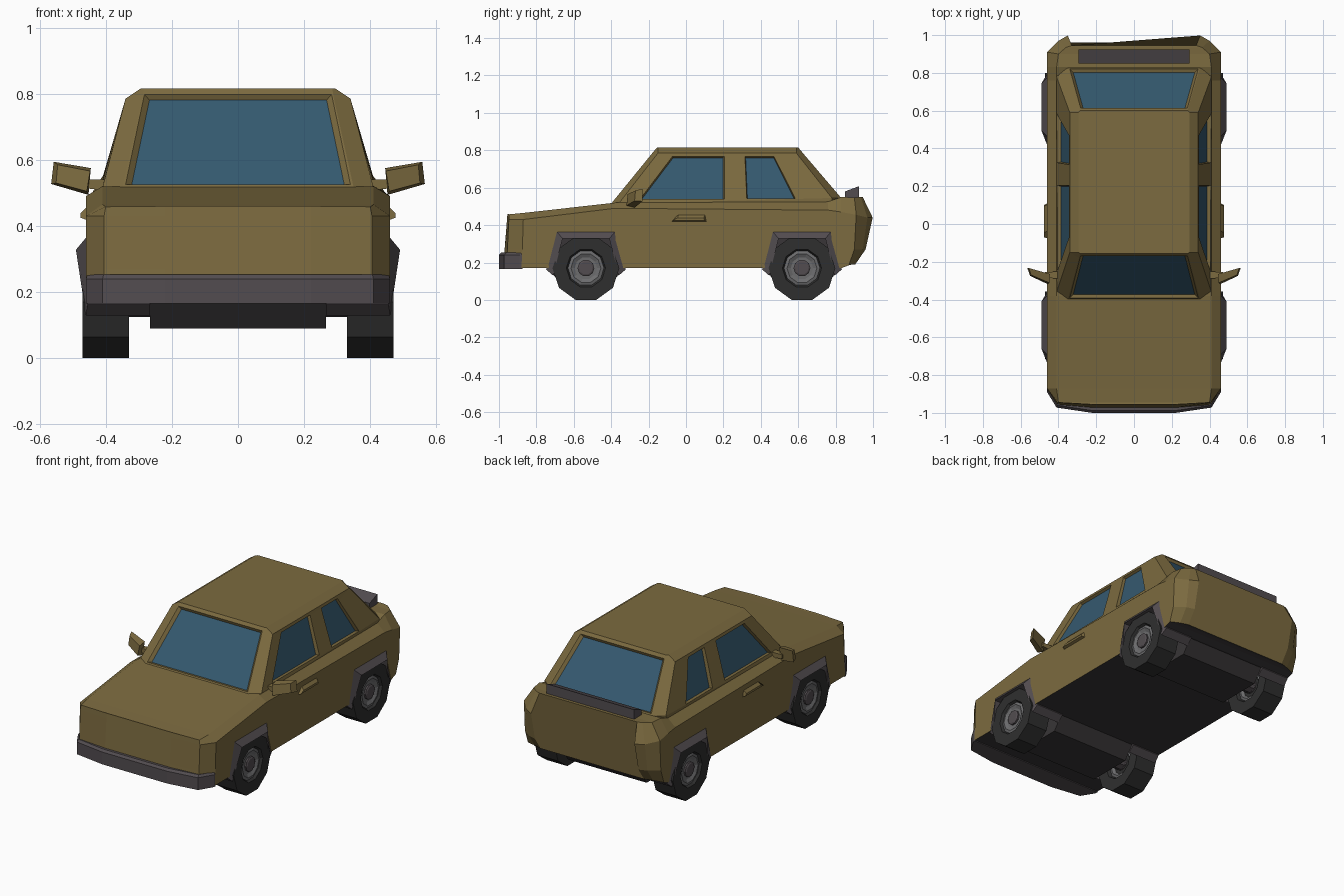
import bpy, bmesh, math
from mathutils import Vector as V

if "Cube" in bpy.data.objects:
    bpy.data.objects.remove(bpy.data.objects["Cube"])


def material(name, r, g, b):
    m = bpy.data.materials.new(name)
    m.diffuse_color = (r, g, b, 1)
    m.use_nodes = True
    m.node_tree.nodes["Principled BSDF"].inputs["Base Color"].default_value = m.diffuse_color
    return m


PAINT = material("paint", .2, .145, .05)
TRIM = material("trim", .085, .073, .08)
UNDER = material("underside", .04, .036, .038)
GLASS = material("glass", .035, .1, .16)
TYRE = material("tyre", .028, .028, .028)
RIM = material("rim", .15, .15, .155)


def mesh(name, solids, *mats):
    """One object from a list of solids, each solid being a list of rings to loft and cap."""
    bm = bmesh.new()
    for rings in solids:
        rv = [[bm.verts.new(p) for p in r] for r in rings]
        n = len(rv[0])
        for a, b in zip(rv, rv[1:]):
            for i in range(n):
                bm.faces.new((a[i], a[(i + 1) % n], b[(i + 1) % n], b[i]))
        bm.faces.new(rv[0])
        bm.faces.new(rv[-1])
    bmesh.ops.recalc_face_normals(bm, faces=bm.faces)
    if len(mats) > 1:
        for f in bm.faces:
            f.material_index = int(f.normal.z < -.8)
    me = bpy.data.meshes.new(name)
    bm.to_mesh(me)
    bm.free()
    for m in mats:
        me.materials.append(m)
    ob = bpy.data.objects.new(name, me)
    bpy.context.collection.objects.link(ob)
    return ob


def flip(solid):
    return [[(-p[0], p[1], p[2]) for p in r] for r in solid]


def both(solids):
    return solids + [flip(s) for s in solids]


def prism_x(outline, x0, x1):
    return [[(x, y, z) for y, z in outline] for x in (x0, x1)]


def cut(ob, cutter):
    m = ob.modifiers.new("cut", 'BOOLEAN')
    m.operation = 'DIFFERENCE'
    m.solver = 'EXACT'
    m.object = cutter
    cutter.hide_render = True
    cutter.hide_viewport = True


AXLES = (-.535, .62)

# body: lofted stations (side x, top x, four y values, four z values, bottom to top)
stations = [
    (.22, .22, -.98, -.97, -.957, -.955, .17, .27, .43, .46),
    (.405, .40, -.96, -.955, -.947, -.945, .17, .27, .43, .458),
    (.46, .41, -.88, -.875, -.87, -.87, .17, .27, .43, .465),
    (.46, .41, -.38, -.38, -.38, -.38, .17, .27, .49, .52),
    (.46, .41, .76, .76, .76, .76, .17, .27, .48, .525),
    (.46, .41, .83, .83, .83, .83, .17, .27, .47, .55),
    (.46, .40, .87, .90, .91, .90, .185, .27, .455, .548),
    (.40, .36, .89, .945, .97, .935, .19, .27, .44, .55),
    (.35, .33, .905, .96, .998, .945, .19, .27, .44, .55),
]
rings = []
for xs, xt, *v in stations:
    half = [(x, v[i], v[i + 4]) for i, x in enumerate((xs, xs, xs, xt))]
    rings.append(half + [(-x, y, z) for x, y, z in reversed(half)])
body = mesh("body", [rings], PAINT, UNDER)

# wheel wells
well = [(-.2, .05), (-.2, .17), (-.15, .35), (.15, .35), (.2, .17), (.2, .05)]
cut(body, mesh("wheel_well_cutter",
               both([prism_x([(y + c, z) for y, z in well], .265, .6) for c in AXLES]), TRIM))


# cabin: stacked eight-sided rings
def cabin_ring(xo, xi, yf, yfc, yrc, yr, zf, zr):
    h = [(xi, yf, zf), (xo, yfc, zf), (xo, yrc, zr), (xi, yr, zr)]
    return h + [(-x, y, z) for x, y, z in reversed(h)]


cabin = mesh("cabin", [[
    cabin_ring(.41, .35, -.40, -.36, .78, .83, .44, .44),
    cabin_ring(.41, .35, -.40, -.36, .78, .83, .515, .545),
    cabin_ring(.34, .29, -.18, -.15, .59, .625, .785, .785),
    cabin_ring(.295, .285, -.155, -.15, .59, .60, .815, .815)]], PAINT)


# windows: recessed tapered openings with glass at the bottom
def front_pt(x, z):
    return V((x, -.40 + (z - .515) * .8146, z))


def rear_pt(x, z):
    return V((x, .83 - (z - .545) * .852, z))


def side_pt(y, z):
    return V((.41 - (z - .515) * .259, y, z))


def window(pts, taper):
    c = sum(pts, V()) / len(pts)
    n = (pts[1] - pts[0]).cross(pts[2] - pts[0]).normalized()
    if n.dot(c - V((0, .2, .6))) < 0:
        n = -n

    def ring(s, d):
        return [tuple(c + (p - c) * s + n * d) for p in pts]
    return ([ring(1, .012), ring(1, 0), ring(taper, -.018)],
            [ring(taper + .015, -.035), ring(taper + .01, -.016)])


screens = [window([f(-.34, lo), f(.34, lo), f(.283, .798), f(-.283, .798)], .94)
           for f, lo in ((front_pt, .525), (rear_pt, .556))]
sides = [window([side_pt(y, z) for y, z in o], .96) for o in (
    [(-.245, .54), (-.072, .768), (.205, .768), (.205, .54)],
    [(.325, .54), (.315, .768), (.47, .768), (.585, .54)])]
cut(cabin, mesh("window_cutter", [s[0] for s in screens] + both([s[0] for s in sides]), PAINT))
mesh("window_glass", [s[1] for s in screens] + both([s[1] for s in sides]), GLASS)

# front bumper
plan = [(.22, -1.0), (.41, -.972), (.46, -.89), (.46, -.875)]
plan += [(-x, y) for x, y in reversed(plan)]
mesh("front_bumper", [[[(x, y, .165) for x, y in plan], [(x, y, .24) for x, y in plan],
                       [(x * .99, y + .012, .253) for x, y in plan]]], TRIM)

# rear spoiler
mesh("spoiler", [prism_x([(.85, .545), (.85, .58), (.925, .608), (.925, .545)], -.295, .295)], TRIM)

# wheel arch flares with inner liners
flares = []
for c in AXLES:
    arch = []
    for yo, zo, yi, zi, ridge in ((-.213, .163, -.175, .13, .46), (-.16, .37, -.125, .328, .49),
                                  (.16, .37, .125, .328, .49), (.213, .163, .175, .13, .46)):
        arch.append([(.455, c + yo, zo), (ridge, c + yi, zi),
                     (.266, c + yi, zi), (.266, c + yo, zo)])
    flares.append(arch)
mesh("wheel_arch_flares", both(flares), TRIM)

# axle housings between the wheels, with stub axles
housing = [(-.14, .09), (-.2, .17), (-.14, .34), (.14, .34), (.2, .17), (.14, .09)]
mesh("axle_housings", [prism_x([(y + c, z) for y, z in housing], -.266, .266) for c in AXLES], UNDER)
stub = [(.045 * math.cos(i * math.pi / 4), .17 + .045 * math.sin(i * math.pi / 4)) for i in range(8)]
mesh("axles", [prism_x([(y + c, z) for y, z in stub], -.36, .36) for c in AXLES], TRIM)


# wheels: ten-sided turned profiles of (x, radius)
def turned(profile, c, sides=10):
    return [[(x, c + r * math.sin((i + .5) * math.tau / sides),
              .17 - r * math.cos((i + .5) * math.tau / sides)) for i in range(sides)]
            for x, r in profile]


TYRE_P = [(.36, .09), (.33, .105), (.33, .1785), (.47, .1785), (.47, .105), (.445, .09)]
RIM_P = [(.365, .06), (.345, .08), (.35, .097), (.455, .097), (.46, .08), (.45, .06)]
HUB_P = [(.35, .045), (.46, .045), (.465, .036)]
for c, end in zip(AXLES, ("front", "rear")):
    for part, profile, mat in (("tyres", TYRE_P, TYRE), ("rims", RIM_P, RIM), ("hubs", HUB_P, TRIM)):
        mesh(end + "_" + part, both([turned(profile, c)]), mat)

# wing mirrors: stalk and housing
stalk = [[(.38, -.29, .505), (.38, -.25, .505), (.38, -.25, .54), (.38, -.29, .54)],
         [(.47, -.285, .515), (.47, -.255, .515), (.47, -.255, .54), (.47, -.285, .54)]]
shell = [[(.457, -.318, .505), (.452, -.275, .494), (.445, -.265, .575), (.447, -.312, .566)],
         [(.55, -.275, .53), (.565, -.233, .527), (.557, -.233, .594), (.545, -.27, .585)]]
mesh("wing_mirrors", both([stalk, shell]), PAINT)

# door handles
handle = [[(.45, -.08, .415), (.45, .115, .415), (.45, .105, .465), (.45, -.035, .465)],
          [(.476, -.07, .425), (.476, .10, .425), (.476, .095, .438), (.476, -.045, .438)]]
mesh("door_handles", both([handle]), PAINT)
